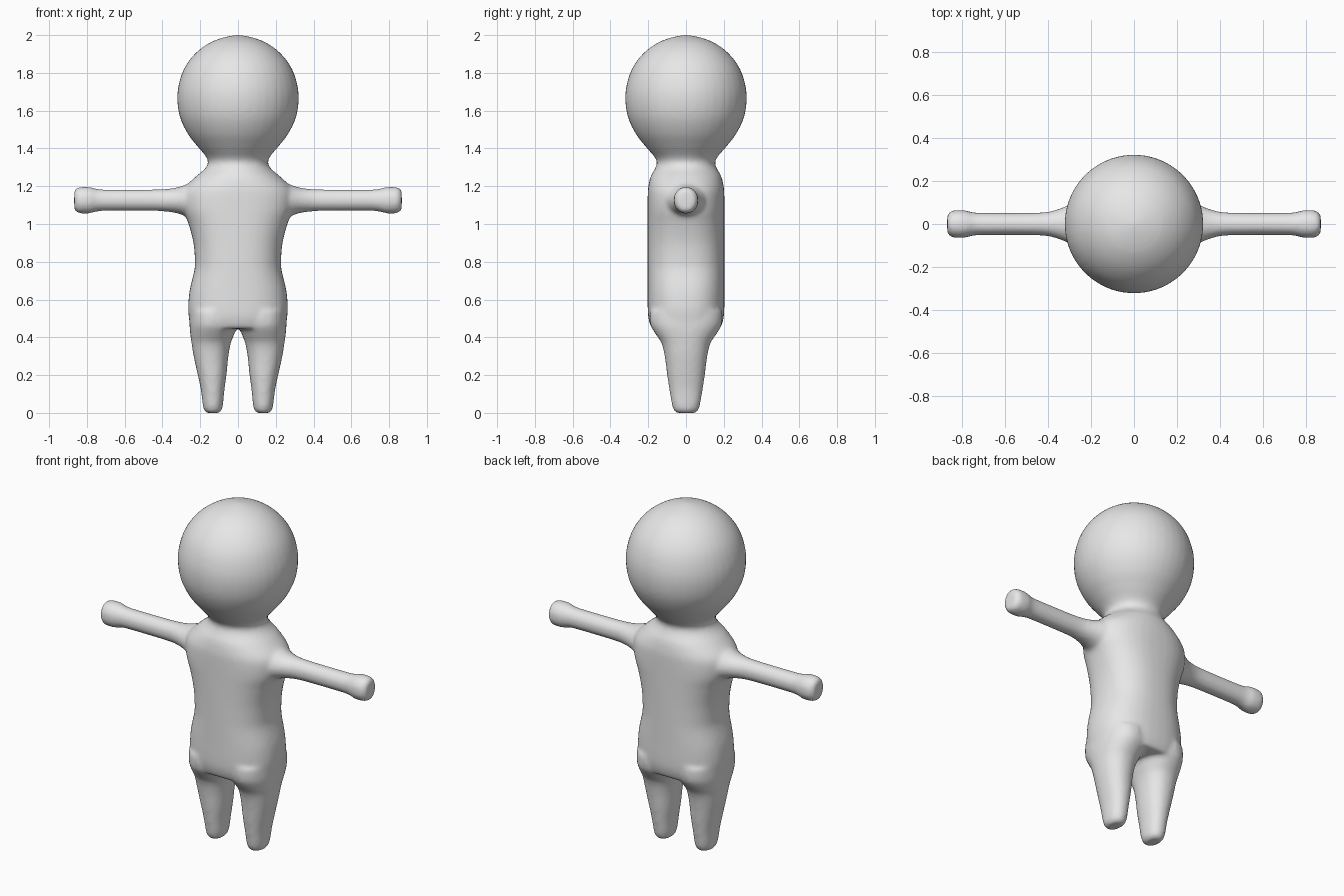
import bpy, bmesh, math
from mathutils import Vector

grey = bpy.data.materials.new("plain_grey")
grey.diffuse_color = (0.8, 0.8, 0.8, 1)


def smooth_path(keys, steps=4):
    """Catmull-Rom interpolation through tuples of section values."""
    out = []
    for i in range(len(keys) - 1):
        a, b = keys[max(i - 1, 0)], keys[i]
        c, d = keys[i + 1], keys[min(i + 2, len(keys) - 1)]
        for s in range(steps):
            t = s / steps
            out.append([0.5 * (2 * q + (r - p) * t + (2 * p - 5 * q + 4 * r - u) * t * t
                               + (3 * q - p - 3 * r + u) * t ** 3)
                        for p, q, r, u in zip(a, b, c, d)])
    return out + [list(keys[-1])]


def loft(bm, keys, place, sides=40):
    """Skin rings of (position, centre, radius a, radius b, squareness)."""
    rings = []
    for pos, mid, ra, rb, power in smooth_path(keys):
        ring = []
        for k in range(sides):
            ang = 2 * math.pi * k / sides
            c, s = math.cos(ang), math.sin(ang)
            u = math.copysign(abs(c) ** (2 / power), c) * ra
            v = math.copysign(abs(s) ** (2 / power), s) * rb
            ring.append(bm.verts.new(place(pos, mid + u, v)))
        rings.append(ring)
    for lo, hi in zip(rings, rings[1:]):
        for k in range(sides):
            n = (k + 1) % sides
            bm.faces.new((lo[k], lo[n], hi[n], hi[k]))
    bm.faces.new(rings[0][::-1])
    bm.faces.new(rings[-1])


# torso, from hips up to inside the head
TORSO = [(0.445, 0, 0.252, 0.182, 2.4), (0.50, 0, 0.26, 0.199, 2.4), (0.56, 0, 0.264, 0.203, 2.4),
         (0.65, 0, 0.256, 0.203, 2.4), (0.75, 0, 0.232, 0.203, 2.4), (0.80, 0, 0.228, 0.203, 2.4),
         (0.90, 0, 0.236, 0.203, 2.4), (1.00, 0, 0.262, 0.203, 2.4), (1.07, 0, 0.288, 0.203, 2.4),
         (1.14, 0, 0.298, 0.203, 2.3), (1.19, 0, 0.285, 0.201, 2.2), (1.25, 0, 0.225, 0.188, 2.1),
         (1.29, 0, 0.178, 0.166, 2), (1.325, 0, 0.158, 0.154, 2), (1.36, 0, 0.172, 0.17, 2),
         (1.41, 0, 0.215, 0.215, 2)]
# leg: height, x centre, x radius, y radius
LEG = [(0.0, 0.133, 0.035, 0.05, 2), (0.012, 0.133, 0.046, 0.065, 2.1), (0.045, 0.133, 0.054, 0.075, 2.2),
       (0.12, 0.134, 0.062, 0.088, 2.2), (0.20, 0.137, 0.076, 0.100, 2.2), (0.30, 0.143, 0.092, 0.113, 2.2),
       (0.37, 0.142, 0.104, 0.130, 2.2), (0.42, 0.136, 0.117, 0.163, 2.2), (0.47, 0.131, 0.126, 0.190, 2.2),
       (0.54, 0.13, 0.125, 0.192, 2.2)]
# arm: distance out, z centre, z radius, y radius
ARM = [(0.20, 1.125, 0.105, 0.13, 2), (0.28, 1.125, 0.082, 0.10, 2), (0.33, 1.125, 0.067, 0.077, 2),
       (0.40, 1.126, 0.059, 0.057, 2), (0.50, 1.126, 0.057, 0.052, 2), (0.70, 1.126, 0.057, 0.052, 2),
       (0.75, 1.126, 0.061, 0.055, 2), (0.785, 1.126, 0.070, 0.064, 2.1), (0.835, 1.126, 0.070, 0.064, 2.1),
       (0.858, 1.126, 0.063, 0.054, 2.1), (0.867, 1.126, 0.048, 0.038, 2)]
# head: height and radius, round all the way
HEAD = [(z, 0, r, r, 2) for z, r in (
    (1.36, 0.170), (1.41, 0.214), (1.48, 0.268), (1.57, 0.309), (1.67, 0.322), (1.76, 0.309),
    (1.84, 0.276), (1.91, 0.219), (1.96, 0.149), (1.987, 0.078), (2.002, 0.004))]

bm = bmesh.new()
loft(bm, TORSO, lambda p, a, b: Vector((a, b, p)))
loft(bm, HEAD, lambda p, a, b: Vector((a, b, p)))
for side in (-1, 1):
    loft(bm, LEG, lambda p, a, b: Vector((side * a, b, p)))
    loft(bm, ARM, lambda p, a, b: Vector((side * p, b, a)))
bmesh.ops.recalc_face_normals(bm, faces=bm.faces)

mesh = bpy.data.meshes.new("figure_body")
bm.to_mesh(mesh)
bm.free()
mesh.materials.append(grey)
body = bpy.data.objects.new("figure_body", mesh)
bpy.context.collection.objects.link(body)

# fuse the parts into one soft skin
fuse = body.modifiers.new("fuse", 'REMESH')
fuse.mode = 'VOXEL'
fuse.voxel_size = 0.012
fuse.use_smooth_shade = True
soften = body.modifiers.new("soften", 'SMOOTH')
soften.factor = 0.5
soften.iterations = 8
